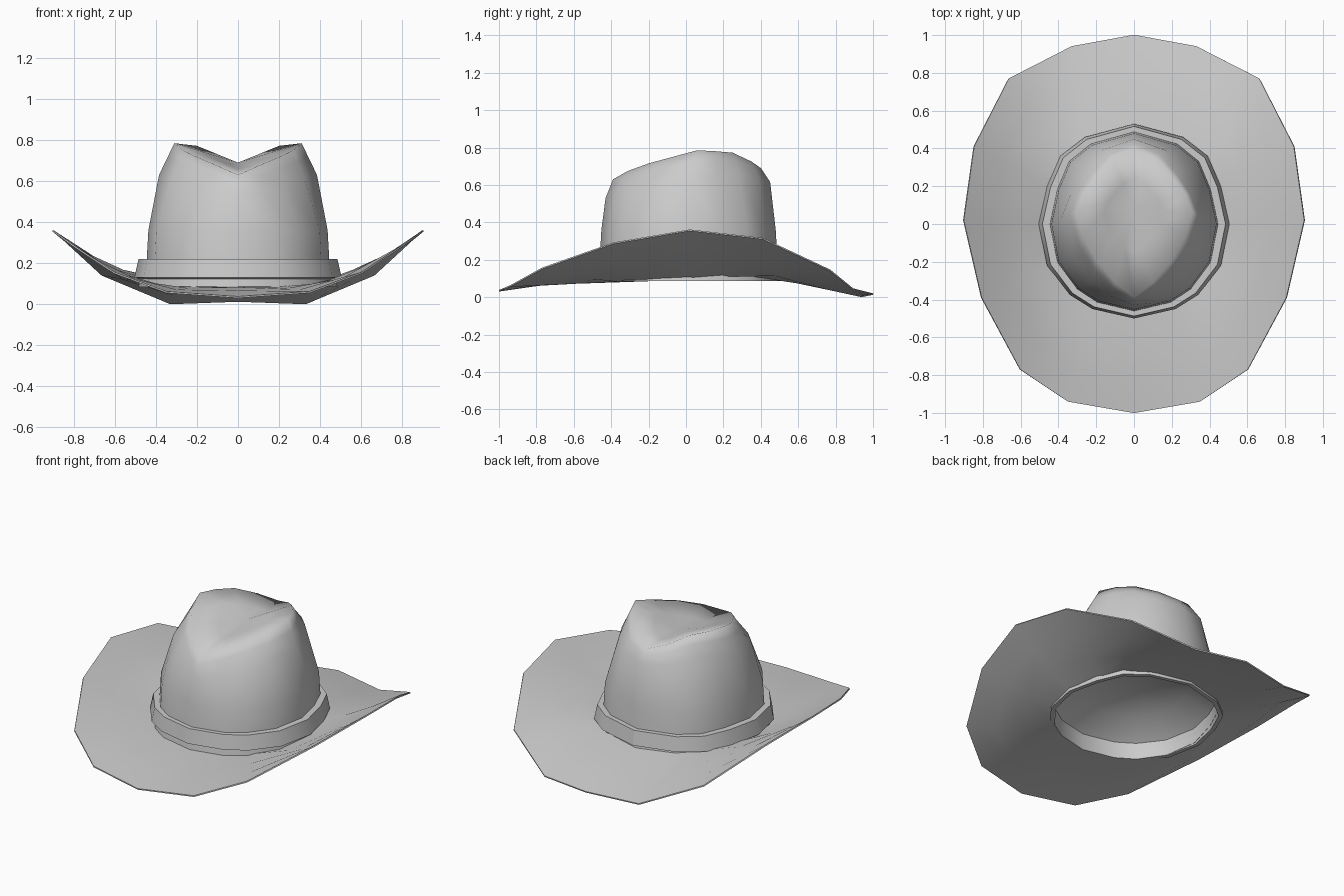
import bpy, math

cube = bpy.data.objects.get("Cube")
if cube:
    bpy.data.objects.remove(cube, do_unlink=True)

felt = bpy.data.materials.new("grey_felt")
felt.use_nodes = True
GREY = (0.6, 0.6, 0.6, 1)
felt.diffuse_color = GREY
felt.node_tree.nodes["Principled BSDF"].inputs["Base Color"].default_value = GREY


def full_ring(half):
    """Mirror a back-to-front half outline into a closed ring."""
    return half + [(-x, y, z) for x, y, z in half[-2:0:-1]]


def blend(a, b, t, sag=0.0):
    """Ring between two half outlines, sagging at the sides, arching at front and back."""
    return [tuple(p + (q - p) * t for p, q in zip(u, v))[:2]
            + (u[2] + (v[2] - u[2]) * t - sag * (u[0] - .35),) for u, v in zip(a, b)]


def scaled(outline, sx, sy, z):
    """Scale an outline; z is one height or a list of heights."""
    zs = z if isinstance(z, list) else [z] * len(outline)
    return [(x * sx, y * sy, h) for (x, y), h in zip(outline, zs)]


def loft(name, halves, centre=None, closed=False, thickness=0, angle=40):
    rings = [full_ring(h) for h in halves]
    n = len(rings[0])
    verts = [v for r in rings for v in r]
    faces = []
    for k in range(len(rings) if closed else len(rings) - 1):
        a, b = k * n, (k + 1) % len(rings) * n
        for i in range(n):
            j = (i + 1) % n
            faces.append((a + i, b + i, b + j, a + j))
    if centre:
        last = (len(rings) - 1) * n
        verts.append(centre)
        faces += [(last + i, len(verts) - 1, last + (i + 1) % n) for i in range(n)]
    mesh = bpy.data.meshes.new(name)
    mesh.from_pydata(verts, [], faces)
    mesh.materials.append(felt)
    obj = bpy.data.objects.new(name, mesh)
    bpy.context.collection.objects.link(obj)
    bpy.ops.object.select_all(action="DESELECT")
    obj.select_set(True)
    bpy.context.view_layer.objects.active = obj
    if thickness:
        mod = obj.modifiers.new("thickness", "SOLIDIFY")
        mod.thickness = thickness
        mod.offset = 1
        bpy.ops.object.modifier_apply(modifier=mod.name)
    bpy.ops.object.shade_smooth_by_angle(angle=math.radians(angle))
    return obj


# Head outline shared by brim opening, band, crown and lining (back to front)
head = [(0, .53), (.26, .46), (.39, .36), (.46, .2), (.505, 0),
        (.46, -.22), (.34, -.375), (.22, -.45), (0, -.5)]

# Brim: rolled up at the sides, dipping front and back, with a short neck
rim = [(0, 1, .012), (.33, .94, 0), (.665, .77, .14), (.85, .41, .31), (.905, .02, .355),
       (.81, -.39, .285), (.605, -.77, .15), (.35, -.94, .055), (0, -1, .03)]
opening = scaled(head, .9, .91, [.105, .11, .115, .11, .095, .085, .08, .08, .08])
neck = scaled(head, .89, .91, .18)
loft("brim", [rim, blend(rim, opening, .33, .035), blend(rim, opening, .66, .035),
              opening, neck], thickness=.008)

# Hat band: tapered ring with a flat top over a narrow lower welt
loft("hat_band", [scaled(head, 1, 1, .13), scaled(head, .96, .975, .22),
                  scaled(head, .87, .9, .22), scaled(head, .91, .92, .085),
                  scaled(head, .96, .965, .085), scaled(head, .95, .955, .122)],
     closed=True, angle=30)

# Crown: tapered wall, pinched shoulder, teardrop ridge and sunken top
shoulder = [(0, .45, .615), (.17, .39, .635), (.265, .285, .66), (.335, .16, .65),
            (.385, .03, .63), (.325, -.18, .61), (.22, -.305, .58), (.125, -.38, .555),
            (0, -.43, .53)]
ridge = [(0, .4, .69), (.11, .35, .725), (.2, .25, .772), (.27, .16, .78), (.31, .06, .785),
         (.27, -.07, .75), (.195, -.2, .715), (.1, -.31, .675), (0, -.39, .63)]
dip = (0, .08, .69)
loft("crown", [scaled(head, .885, .925, .18), scaled(head, .865, .905, .36),
               shoulder, blend(shoulder, ridge, .6), ridge,
               blend(ridge, [dip] * len(ridge), .5)], centre=dip, angle=85)

# Lining: shallow dome closing the head opening from inside
loft("lining", [scaled(head, .88, .91, .18), scaled(head, .6, .62, .28)],
     centre=(0, .01, .33), angle=60)
